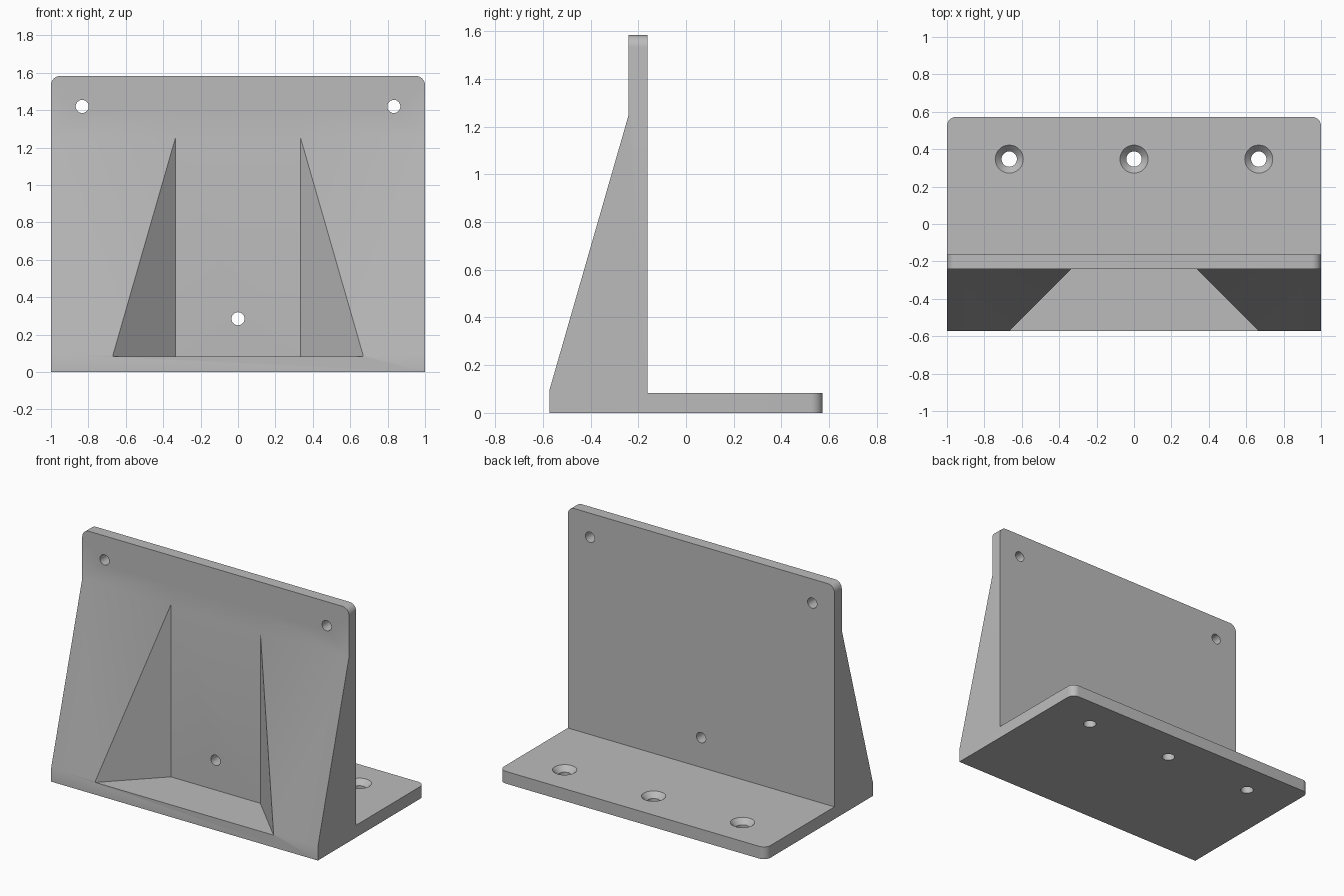
import bpy, bmesh, math
from mathutils import Vector, Matrix

cube = bpy.data.objects.get("Cube")
if cube:
    bpy.data.objects.remove(cube, do_unlink=True)

FRONT, BACK = -0.573, 0.573      # depth limits
WALL_F, WALL_B = -0.24, -0.162   # upright plate faces
BASE, TOP = 0.083, 1.583         # plate thickness and full height

grey = bpy.data.materials.new("bracket grey")
grey.use_nodes = True
colour = (0.50, 0.50, 0.50, 1)
grey.diffuse_color = colour
grey.node_tree.nodes["Principled BSDF"].inputs["Base Color"].default_value = colour


def prism(bm, points, offset):
    """Extrude a closed outline along an offset vector."""
    face = bm.faces.new([bm.verts.new(p) for p in points])
    new = bmesh.ops.extrude_face_region(bm, geom=[face])["geom"]
    bmesh.ops.translate(bm, vec=offset, verts=[v for v in new if isinstance(v, bmesh.types.BMVert)])
    bmesh.ops.recalc_face_normals(bm, faces=bm.faces)


def make_object(bm, name):
    mesh = bpy.data.meshes.new(name)
    bm.to_mesh(mesh)
    bm.free()
    mesh.materials.append(grey)
    obj = bpy.data.objects.new(name, mesh)
    bpy.context.collection.objects.link(obj)
    return obj


def lathe_cutter(name, rings, matrix):
    """Round cutter made of (radius, height) rings."""
    n = 32
    bm = bmesh.new()
    loops = [[bm.verts.new((r * math.cos(math.tau * i / n), r * math.sin(math.tau * i / n), z))
              for i in range(n)] for r, z in rings]
    for a, b in zip(loops, loops[1:]):
        for i in range(n):
            j = (i + 1) % n
            bm.faces.new((a[i], a[j], b[j], b[i]))
    bm.faces.new(loops[0][::-1])
    bm.faces.new(loops[-1])
    bm.transform(matrix)
    bmesh.ops.recalc_face_normals(bm, faces=bm.faces)
    return make_object(bm, name)


# Bracket body: one side profile run across the full width
bm = bmesh.new()
profile = [(FRONT, 0), (BACK, 0), (BACK, BASE), (WALL_B, BASE), (WALL_B, TOP),
           (WALL_F, TOP), (WALL_F, 1.25), (FRONT, 0.093)]
prism(bm, [(-1, y, z) for y, z in profile], Vector((2, 0, 0)))

# Rounded corners at the top of the wall and the back of the base
corners = []
for e in bm.edges:
    a, b = (v.co for v in e.verts)
    on_side = abs(a.x - b.x) < 1e-4
    if on_side and (min(a.z, b.z) > TOP - 0.01 or min(a.y, b.y) > BACK - 0.01):
        corners.append(e)
bmesh.ops.bevel(bm, geom=corners, offset=0.05, segments=8, profile=0.5, affect='EDGES')
body = make_object(bm, "bracket_body")

cutters = []

# Flared pocket that leaves a tapering gusset on each side
bm = bmesh.new()
inner, outer = 0.335, 0.765
plan = [(-inner, WALL_F), (inner, WALL_F), (outer, WALL_F - 0.43), (-outer, WALL_F - 0.43)]
prism(bm, [(x, y, BASE) for x, y in plan], Vector((0, 0, 1.3)))
cutters.append(make_object(bm, "pocket_cutter"))

# Plain holes through the wall
for x, z in ((-0.833, 1.42), (0.833, 1.42), (0, 0.285)):
    place = Matrix.Translation((x, WALL_F, z)) @ Matrix.Rotation(math.pi / 2, 4, 'X')
    cutters.append(lathe_cutter("wall_hole_cutter", [(0.035, -0.2), (0.035, 0.1)], place))

# Countersunk holes through the base
sink = [(0.041, -0.05), (0.041, BASE - 0.035), (0.075, BASE), (0.075, BASE + 0.05)]
for x in (-0.667, 0, 0.667):
    cutters.append(lathe_cutter("base_hole_cutter", sink, Matrix.Translation((x, 0.347, 0))))

# Apply the cuts
bpy.context.view_layer.objects.active = body
body.select_set(True)
for cutter in cutters:
    mod = body.modifiers.new("cut", 'BOOLEAN')
    mod.operation, mod.solver, mod.object = 'DIFFERENCE', 'EXACT', cutter
    bpy.ops.object.modifier_apply(modifier=mod.name)
    bpy.data.objects.remove(cutter, do_unlink=True)

bpy.ops.object.shade_smooth_by_angle(angle=math.radians(30))
